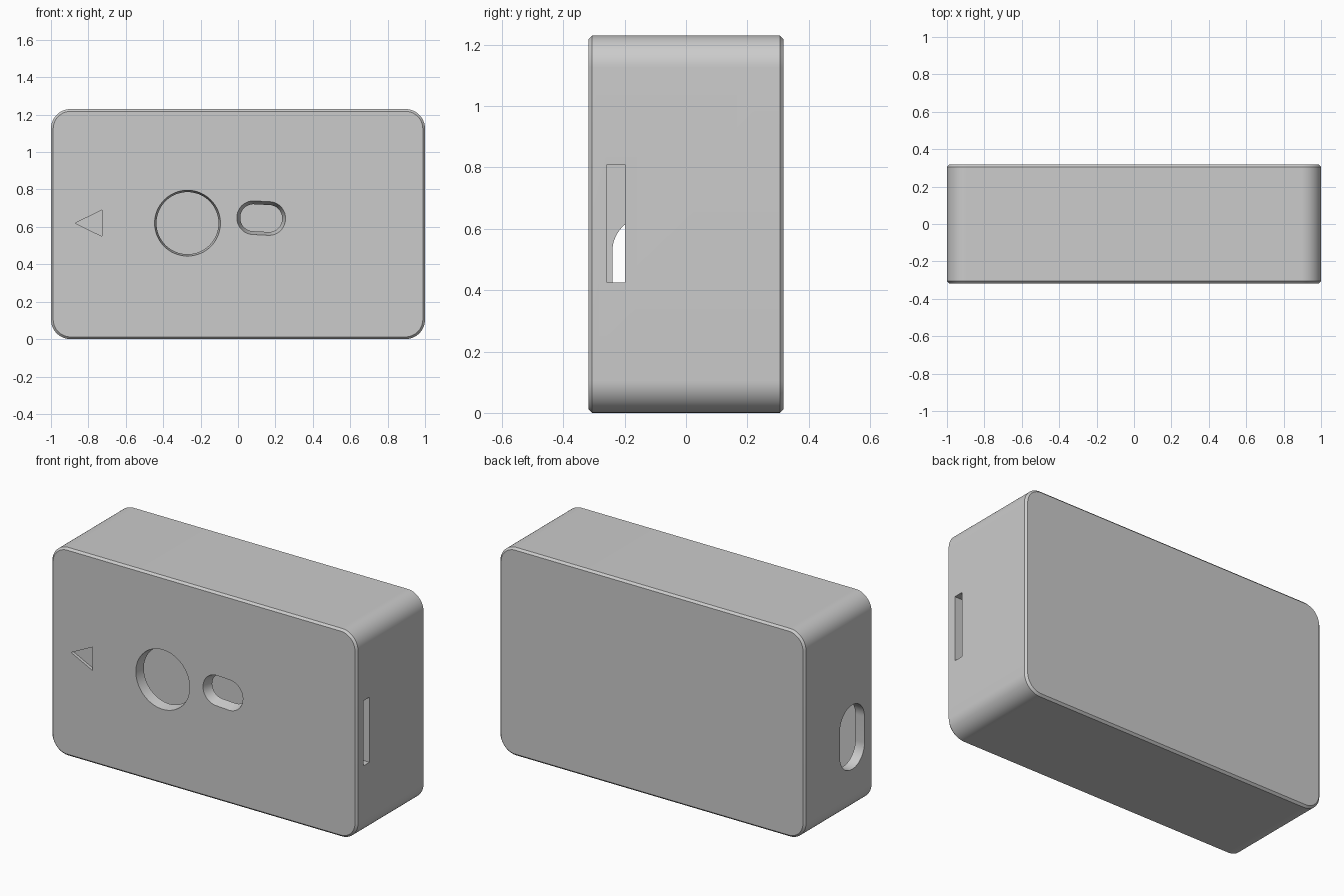
import bpy, bmesh, math

if "Cube" in bpy.data.objects:
    bpy.data.objects.remove(bpy.data.objects["Cube"])

W, D, H = 2.0, 0.636, 1.23      # outer size of the case
WALL = 0.06
FRONT = -D / 2
MID = H / 2


def rounded(cu, cv, w, h, r, tilt=0.0, seg=16):
    """Return a function giving a rounded rectangle outline for a given inset."""
    def outline(inset):
        rr = r - inset
        pts = []
        for i, (su, sv) in enumerate([(1, 1), (-1, 1), (-1, -1), (1, -1)]):
            for k in range(seg + 1):
                a = math.pi / 2 * (i + k / seg)
                u = su * (w / 2 - r) + rr * math.cos(a)
                v = sv * (h / 2 - r) + rr * math.sin(a)
                pts.append((cu + u * math.cos(tilt) - v * math.sin(tilt),
                            cv + u * math.sin(tilt) + v * math.cos(tilt)))
        return pts
    return outline


def loft(name, outline, sections, axis='Y'):
    """Skin an outline through (position, inset) sections along an axis."""
    bm = bmesh.new()
    rings = []
    for d, inset in sections:
        rings.append([bm.verts.new((u, d, v) if axis == 'Y' else (d, u, v))
                      for u, v in outline(inset)])
    n = len(rings[0])
    for a, b in zip(rings, rings[1:]):
        for i in range(n):
            j = (i + 1) % n
            bm.faces.new((a[i], a[j], b[j], b[i]))
    bm.faces.new(rings[0])
    bm.faces.new(rings[-1])
    bmesh.ops.remove_doubles(bm, verts=bm.verts, dist=1e-5)
    bmesh.ops.recalc_face_normals(bm, faces=bm.faces)
    me = bpy.data.meshes.new(name)
    bm.to_mesh(me)
    bm.free()
    ob = bpy.data.objects.new(name, me)
    bpy.context.collection.objects.link(ob)
    return ob


def hole(inset):
    """Sections through the front wall, narrowing inwards."""
    return [(FRONT - 0.04, 0), (FRONT, 0), (FRONT + WALL, inset), (FRONT + 0.12, inset)]


# Case body with rounded corners and small chamfers front and back
c = 0.012
case = loft("case", rounded(0, MID, W, H, 0.105),
            [(FRONT, c), (FRONT + c, 0), (-FRONT - c, 0), (-FRONT, c)])

cutters = [
    # Hollow interior
    loft("cavity", rounded(0, MID, W - 2 * WALL, H - 2 * WALL, 0.05),
         [(FRONT + WALL, 0), (-FRONT - WALL, 0)]),
    # Round front opening
    loft("round_opening", rounded(-0.27, 0.62, 0.352, 0.352, 0.176), hole(0.01)),
    # Tapered oblong front opening
    loft("oblong_opening", rounded(0.124, 0.647, 0.26, 0.18, 0.088, math.radians(-3)),
         hole(0.018)),
    # Shallow engraved arrow
    loft("arrow_mark", lambda i: [(-0.87, 0.62), (-0.728, 0.55), (-0.728, 0.69)],
         [(FRONT - 0.04, 0), (FRONT + 0.018, 0)]),
    # Card slot on the right side
    loft("card_slot", lambda i: [(-0.257, 0.425), (-0.199, 0.425), (-0.199, 0.81), (-0.257, 0.81)],
         [(0.9, 0), (1.05, 0)], 'X'),
    # Oblong port on the left side
    loft("side_port", rounded(-0.125, 0.45, 0.23, 0.38, 0.114),
         [(-1.05, 0), (-0.88, 0)], 'X'),
]

# Cut every opening out of the case
bpy.context.view_layer.objects.active = case
for cutter in cutters:
    cutter.hide_render = True
    mod = case.modifiers.new(cutter.name, 'BOOLEAN')
    mod.operation = 'DIFFERENCE'
    mod.solver = 'EXACT'
    mod.object = cutter
    bpy.ops.object.modifier_apply(modifier=mod.name)
    bpy.data.objects.remove(cutter)

case.select_set(True)
bpy.ops.object.shade_smooth_by_angle(angle=math.radians(25))
